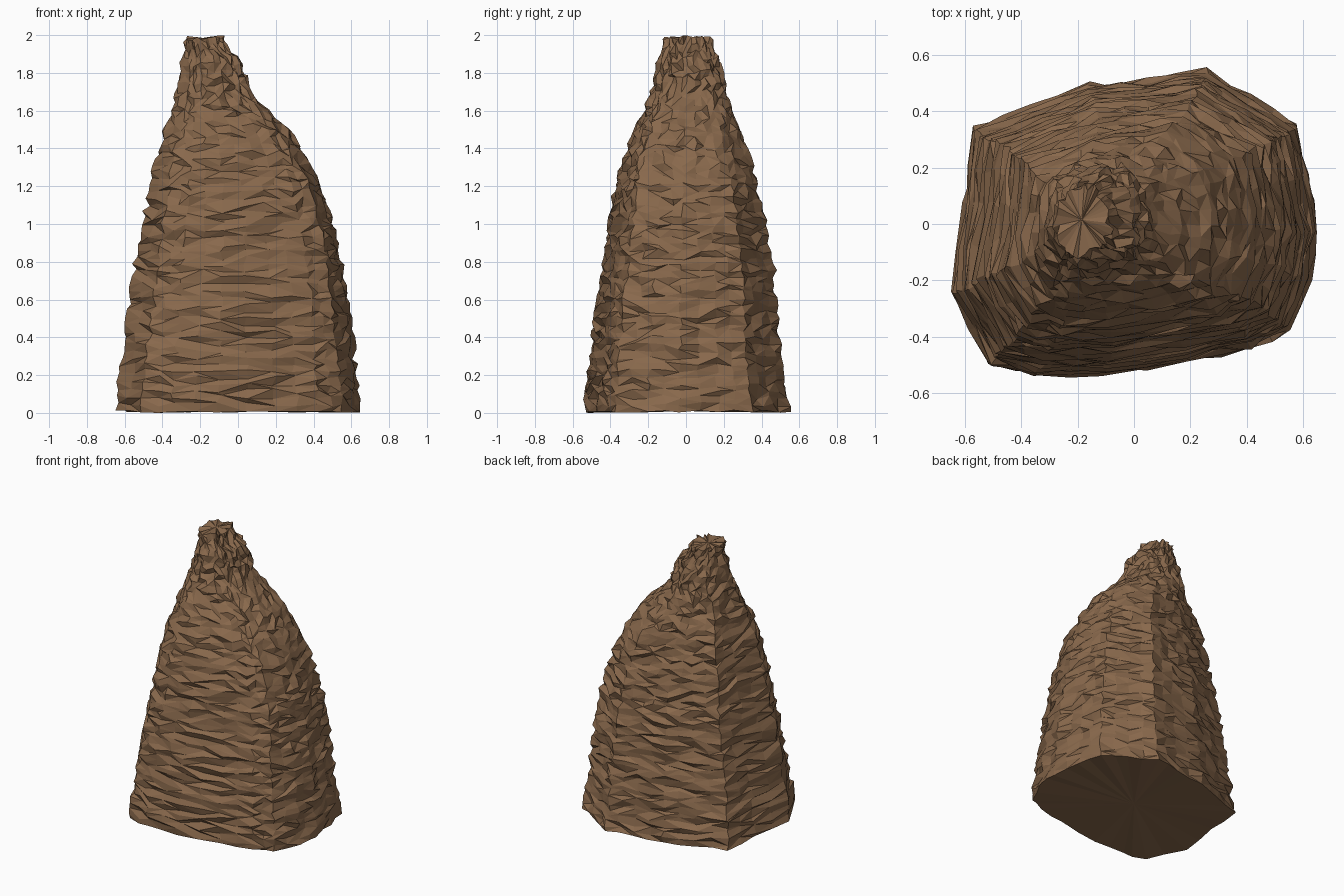
import bpy, bmesh, math, random
from mathutils import Vector

if "Cube" in bpy.data.objects:
    bpy.data.objects.remove(bpy.data.objects["Cube"])

random.seed(4)
SUB, ROWS = 2, 56

# Base outline seen from above, counter-clockwise
OUTLINE = [(.655, -.03), (.62, .18), (.58, .35), (.42, .45), (.26, .55), (.06, .52),
           (-.16, .50), (-.36, .42), (-.57, .34), (-.60, .08), (-.655, -.25),
           (-.51, -.50), (-.35, -.54), (-.10, -.54), (.20, -.49), (.43, -.44),
           (.56, -.38), (.63, -.20)]
# Height, left x, right x, front y, back y
PROFILE = [(.01, -.655, .65, -.54, .54), (.2, -.635, .63, -.525, .515), (.4, -.605, .605, -.495, .49),
           (.6, -.575, .58, -.47, .475), (.8, -.545, .545, -.44, .455),
           (1.0, -.505, .505, -.41, .42), (1.2, -.465, .44, -.37, .38),
           (1.4, -.42, .335, -.315, .325), (1.5, -.395, .265, -.275, .285),
           (1.6, -.35, .155, -.22, .24), (1.7, -.33, .06, -.18, .215),
           (1.8, -.31, .03, -.155, .195), (1.87, -.295, .015, -.145, .175),
           (1.92, -.28, -.06, -.12, .14), (1.985, -.28, -.085, -.11, .135)]


def extents(z):
    for a, b in zip(PROFILE, PROFILE[1:]):
        if z <= b[0]:
            t = (z - a[0]) / (b[0] - a[0])
            return [p + (q - p) * t for p, q in zip(a[1:], b[1:])]
    return PROFILE[-1][1:]


# Subdivided outline, scaled to the unit box
ring_shape = []
for i, p in enumerate(OUTLINE):
    q = OUTLINE[(i + 1) % len(OUTLINE)]
    for k in range(SUB):
        v = Vector(p).lerp(Vector(q), k / SUB)
        ring_shape.append(Vector((v.x / .655, v.y / .545)))
N = len(ring_shape)

# Rocky spire: stacked, jittered rings
bm = bmesh.new()
rings = []
for r in range(ROWS + 1):
    z = .01 + 1.975 * r / ROWS
    x0, x1, y0, y1 = extents(z)
    cx, cy, hx, hy = (x0 + x1) / 2, (y0 + y1) / 2, (x1 - x0) / 2, (y1 - y0) / 2
    blend = min(1, max(0, (z - 1.3) / .5)) * .75      # rounder near the peak
    ring = []
    for u in ring_shape:
        s = u.lerp(u.normalized(), blend)
        d = Vector((s.x * hx, s.y * hy))
        n = d.normalized()
        push = random.uniform(-.017, .017)
        slide = random.uniform(-.012, .012) * min(1, d.length / .4)
        dz = random.uniform(-.014, .014)
        if r == 0:
            push, dz = push * .5, random.uniform(-.01, .006)
        d += n * push + Vector((-n.y, n.x)) * slide
        ring.append(bm.verts.new((cx + d.x, cy + d.y, z + dz)))
    rings.append(ring)

# Triangulated sides with random diagonals
for lo, hi in zip(rings, rings[1:]):
    for i in range(N):
        j = (i + 1) % N
        a, b, c, d = lo[i], lo[j], hi[j], hi[i]
        if random.random() < .5:
            bm.faces.new((a, b, c)); bm.faces.new((a, c, d))
        else:
            bm.faces.new((a, b, d)); bm.faces.new((b, c, d))

# Fan caps at the peak and the base
peak = bm.verts.new((-.185, .015, 1.985))
base = bm.verts.new((0, 0, .01))
for i in range(N):
    j = (i + 1) % N
    bm.faces.new((rings[-1][i], rings[-1][j], peak))
    bm.faces.new((rings[0][j], rings[0][i], base))
bmesh.ops.recalc_face_normals(bm, faces=bm.faces[:])

mesh = bpy.data.meshes.new("rock_spire")
bm.to_mesh(mesh)
bm.free()
mat = bpy.data.materials.new("brown rock")
mat.diffuse_color = (.25, .14, .072, 1)
mat.use_nodes = True
mat.node_tree.nodes["Principled BSDF"].inputs["Base Color"].default_value = mat.diffuse_color
mesh.materials.append(mat)
bpy.context.collection.objects.link(bpy.data.objects.new("rock_spire", mesh))
